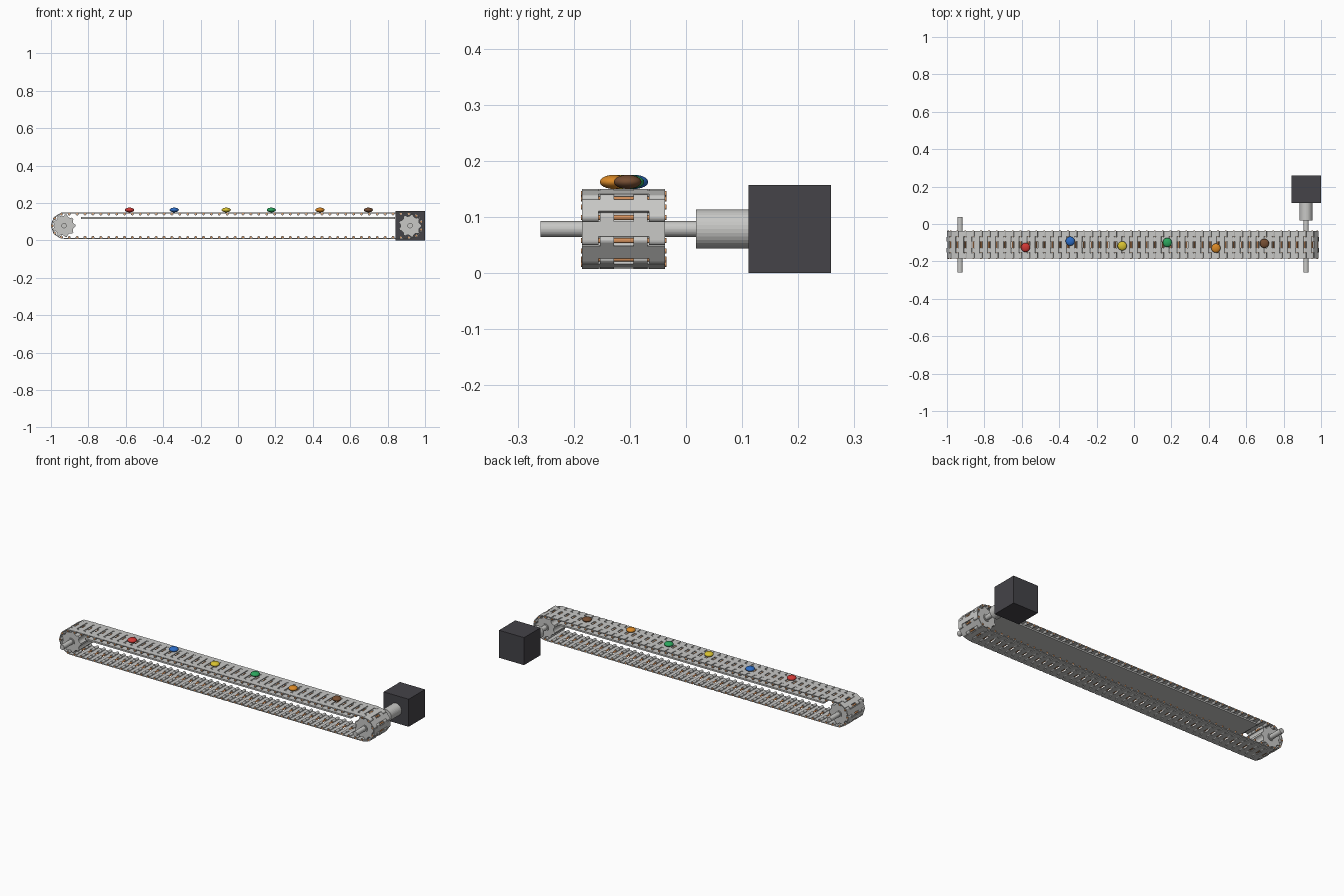
import bpy, bmesh, math
from mathutils import Matrix, Vector

if "Cube" in bpy.data.objects:
    bpy.data.objects.remove(bpy.data.objects["Cube"])

MID_Y, AXIS_Z = -0.111, 0.0785      # belt centre line and axle height
X_RIGHT, X_LEFT = 0.92, -0.93       # axle positions
R_PIN, LINKS = 0.063, 97            # chain radius at the pins, link count


def material(name, rgb):
    m = bpy.data.materials.new(name)
    m.diffuse_color = (*rgb, 1)
    m.use_nodes = True
    m.node_tree.nodes["Principled BSDF"].inputs["Base Color"].default_value = m.diffuse_color
    return m


STEEL = material("steel grey", (0.58, 0.58, 0.565))
COPPER = material("copper", (0.68, 0.29, 0.11))
CHARCOAL = material("charcoal", (0.058, 0.056, 0.065))


def box(bm, lo, hi):
    lo, hi = Vector(lo), Vector(hi)
    size = hi - lo
    mat = Matrix.Translation((lo + hi) / 2) @ Matrix.Diagonal((*size, 1))
    bmesh.ops.create_cube(bm, size=1, matrix=mat)


def rod(bm, x, z, r, y0, y1, sides=32):
    """Cylinder along y."""
    mat = Matrix.Translation((x, (y0 + y1) / 2, z)) @ Matrix.Rotation(math.pi / 2, 4, 'X')
    bmesh.ops.create_cone(bm, cap_ends=True, segments=sides, radius1=r, radius2=r,
                          depth=y1 - y0, matrix=mat)


def finish(bm, name, mat, smooth=False):
    bmesh.ops.recalc_face_normals(bm, faces=bm.faces)
    me = bpy.data.meshes.new(name)
    bm.to_mesh(me)
    bm.free()
    me.materials.append(mat)
    for p in me.polygons:
        p.use_smooth = smooth
    ob = bpy.data.objects.new(name, me)
    bpy.context.collection.objects.link(ob)
    return ob


# Closed chain path: two half circles joined by straight runs
SPAN = X_RIGHT - X_LEFT
QUARTER = math.pi * R_PIN / 2
TOTAL = 2 * SPAN + 4 * QUARTER
PITCH = TOTAL / LINKS


def path(s):
    s %= TOTAL
    if s > TOTAL / 2:               # lower half mirrors the upper half
        p = path(TOTAL - s)
        return Vector((p.x, p.y, 2 * AXIS_Z - p.z))
    if QUARTER < s < QUARTER + SPAN:
        return Vector((X_RIGHT - (s - QUARTER), MID_Y, AXIS_Z + R_PIN))
    cx, a = (X_RIGHT, s / R_PIN) if s <= QUARTER else (X_LEFT, (s - SPAN) / R_PIN)
    return Vector((cx + R_PIN * math.cos(a), MID_Y, AXIS_Z + R_PIN * math.sin(a)))


# One link: plate, middle knuckles ahead, outer knuckles behind, rounded over the pins
link = bmesh.new()
EDGE, LOW, TOP = 0.0078, 0.003, 0.008
box(link, (EDGE, -0.074, LOW), (PITCH - EDGE, 0.074, TOP))
for side in (-1, 1):
    a, b = sorted((side * 0.0175, side * 0.0422))
    box(link, (PITCH - EDGE, a, LOW), (PITCH, b, TOP))
    rod(link, PITCH, 0, TOP, a, b, 16)
    a, b = sorted((side * 0.0448, side * 0.074))
    box(link, (0, a, LOW), (EDGE, b, TOP))
    rod(link, 0, 0, TOP, a, b, 16)
link_mesh = bpy.data.meshes.new("link_template")
link.to_mesh(link_mesh)
link.free()

pin = bmesh.new()
rod(pin, 0, 0, 0.0045, -0.0762, 0.0762, 12)
pin_mesh = bpy.data.meshes.new("pin_template")
pin.to_mesh(pin_mesh)
pin.free()

# Repeat link and hinge pin round the path
for name, template, mat in (("chain_links", link_mesh, STEEL), ("hinge_pins", pin_mesh, COPPER)):
    bm = bmesh.new()
    for i in range(LINKS):
        a, b = path((i + 0.5) * PITCH), path((i + 1.5) * PITCH)
        u = (b - a).normalized()
        v = Vector((0, -1, 0))
        frame = Matrix((u, v, u.cross(v))).transposed().to_4x4()
        frame.translation = a
        n = len(bm.verts)
        bm.from_mesh(template)
        bm.verts.ensure_lookup_table()
        bmesh.ops.transform(bm, matrix=frame, verts=bm.verts[n:])
    finish(bm, name, mat)
    bpy.data.meshes.remove(template)


# Toothed sprockets with hubs
def sprocket(name, cx, phase, teeth=9):
    bm = bmesh.new()
    ring = []
    for t in range(teeth):
        for off, r in ((-0.42, 0.051), (-0.25, 0.054), (-0.12, 0.061),
                       (0.12, 0.061), (0.25, 0.054), (0.42, 0.051)):
            a = phase + (t + off) * math.tau / teeth
            ring.append(bm.verts.new((cx + r * math.cos(a), MID_Y - 0.064,
                                      AXIS_Z + r * math.sin(a))))
    face = bm.faces.new(ring)
    ext = bmesh.ops.extrude_face_region(bm, geom=[face], use_keep_orig=True)
    moved = [g for g in ext["geom"] if isinstance(g, bmesh.types.BMVert)]
    bmesh.ops.translate(bm, verts=moved, vec=(0, 0.128, 0))
    rod(bm, cx, AXIS_Z, 0.02, MID_Y - 0.068, MID_Y + 0.068)
    finish(bm, name, STEEL)


sprocket("drive_sprocket", X_RIGHT, 0)
sprocket("idler_sprocket", X_LEFT, math.pi - math.pi / 9)

# Axles, coupling and motor
for name, x, r, y0, y1 in (("idler_axle", X_LEFT, 0.014, -0.259, 0.038),
                           ("drive_axle", X_RIGHT, 0.014, -0.259, 0.03),
                           ("motor_coupling", X_RIGHT, 0.035, 0.018, 0.112)):
    bm = bmesh.new()
    rod(bm, x, AXIS_Z, r, y0, y1)
    finish(bm, name, STEEL)

bm = bmesh.new()
box(bm, (0.842, 0.111, 0), (1.0, 0.258, 0.157))
finish(bm, "motor", CHARCOAL)

# Support bed beneath the upper run
bm = bmesh.new()
box(bm, (-0.84, MID_Y - 0.07, 0.115), (0.84, MID_Y + 0.07, 0.124))
finish(bm, "support_bed", STEEL)

# Candies riding on the belt
for colour, rgb, x, y in (("red", (0.64, 0.04, 0.035), -0.58, -0.125),
                          ("blue", (0.025, 0.15, 0.56), -0.341, -0.092),
                          ("yellow", (0.69, 0.54, 0.03), -0.063, -0.117),
                          ("green", (0.025, 0.38, 0.11), 0.178, -0.099),
                          ("orange", (0.70, 0.25, 0.02), 0.438, -0.129),
                          ("brown", (0.18, 0.075, 0.032), 0.697, -0.104)):
    bm = bmesh.new()
    bmesh.ops.create_uvsphere(bm, u_segments=32, v_segments=16, radius=1,
                              matrix=Matrix.Translation((x, y, 0.1625))
                              @ Matrix.Diagonal((0.0245, 0.0245, 0.0125, 1)))
    finish(bm, colour + "_candy", material("candy " + colour, rgb), smooth=True)
